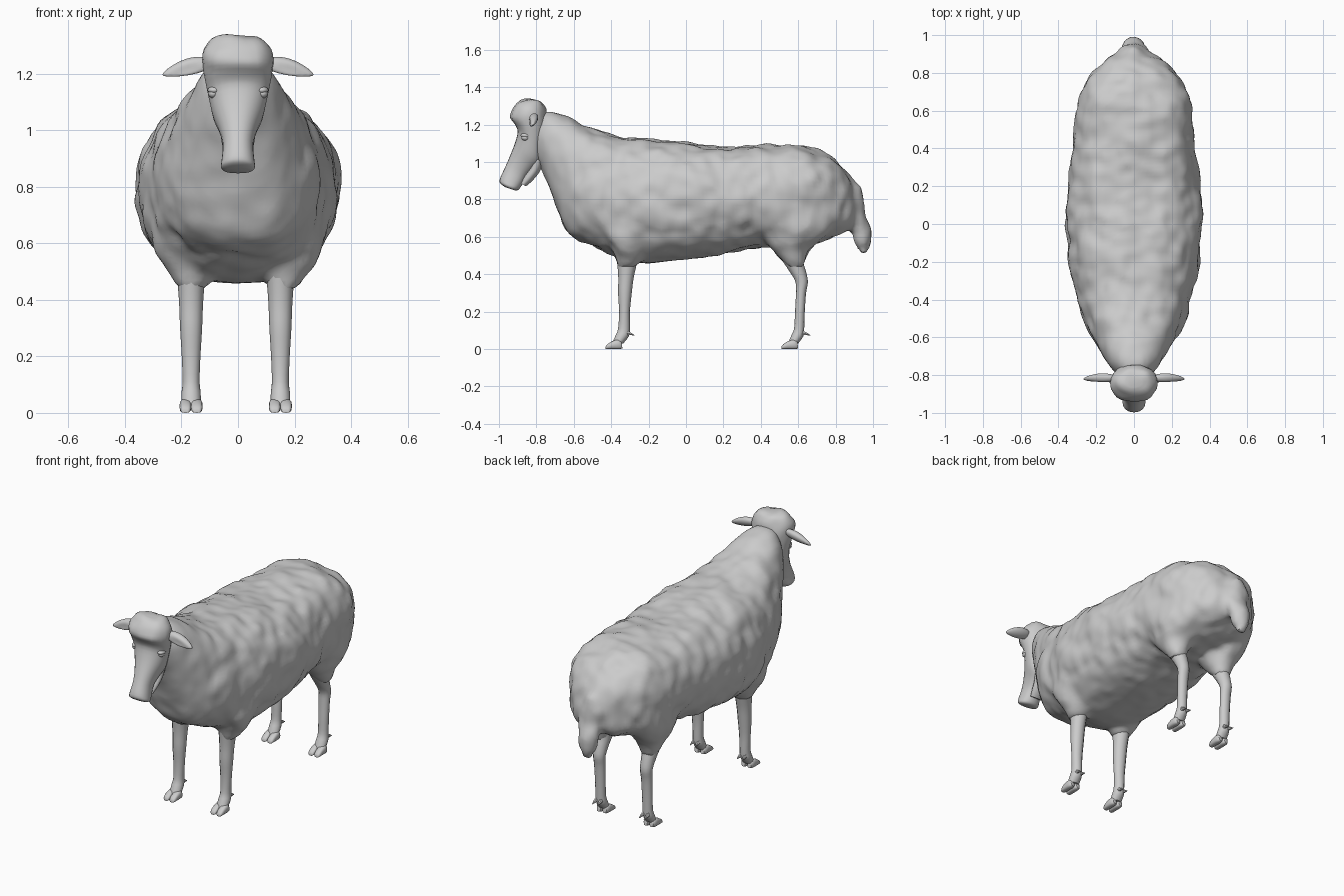
import bpy, bmesh, math
from mathutils import Vector, noise

cube = bpy.data.objects.get("Cube")
if cube:
    bpy.data.objects.remove(cube)

grey = bpy.data.materials.new("wool grey")
grey.use_nodes = True
grey.diffuse_color = (0.6, 0.6, 0.6, 1)
bsdf = next(n for n in grey.node_tree.nodes if n.type == 'BSDF_PRINCIPLED')
bsdf.inputs["Base Color"].default_value = (0.6, 0.6, 0.6, 1)
bsdf.inputs["Roughness"].default_value = 0.8


def select(ob):
    bpy.ops.object.select_all(action='DESELECT')
    ob.select_set(True)
    bpy.context.view_layer.objects.active = ob


def finish(name, bm, angle=50):
    bmesh.ops.recalc_face_normals(bm, faces=bm.faces)
    mesh = bpy.data.meshes.new(name)
    bm.to_mesh(mesh)
    bm.free()
    ob = bpy.data.objects.new(name, mesh)
    bpy.context.collection.objects.link(ob)
    mesh.materials.append(grey)
    select(ob)
    bpy.ops.object.shade_smooth_by_angle(angle=math.radians(angle))
    return ob


def catmull(stations, steps):
    """Smoothly subdivide a list of equal-length tuples."""
    out = []
    last = len(stations) - 1
    for i in range(last):
        a, b, c, d = (stations[max(0, min(last, i + k))] for k in (-1, 0, 1, 2))
        for s in range(steps):
            t = s / steps
            out.append([0.5 * (2 * q + (r - p) * t + (2 * p - 5 * q + 4 * r - u) * t * t
                               + (3 * q - p - 3 * r + u) * t ** 3)
                        for p, q, r, u in zip(a, b, c, d)])
    out.append(list(stations[-1]))
    return out


def loft(bm, stations, x=0.0, sides=16, steps=3, power=2.0):
    """Rings spanned by two points (y, z, y, z) in the side plane and a half width."""
    rings = []
    for y1, z1, y2, z2, w in catmull(stations, steps):
        ring = []
        for k in range(sides):
            a = 2 * math.pi * k / sides
            c, s = (math.copysign(abs(f) ** (2 / power), f) for f in (math.cos(a), math.sin(a)))
            ring.append(bm.verts.new((x + w * c,
                                      (y1 + y2) / 2 + s * (y1 - y2) / 2,
                                      (z1 + z2) / 2 + s * (z1 - z2) / 2)))
        rings.append(ring)
    for r, q in zip(rings, rings[1:]):
        for k in range(sides):
            n = (k + 1) % sides
            bm.faces.new((r[k], r[n], q[n], q[k]))
    bm.faces.new(rings[0][::-1])
    bm.faces.new(rings[-1])


def flat_rings(rows):
    """Level rings from rows of height, front y, back y, half width."""
    return [(f, z, b, z, w) for z, f, b, w in rows]


def ellipsoid(bm, centre, size, segments=16):
    made = bmesh.ops.create_uvsphere(bm, u_segments=segments, v_segments=segments // 2 + 2, radius=1)
    for v in made["verts"]:
        v.co = Vector(centre) + Vector(a * b for a, b in zip(v.co, size))


# Fleece: trunk and neck, shoulders, thighs and tail fused together
bm = bmesh.new()
loft(bm, [(-.81, 1.24, -.81, 1.03, .07), (-.74, 1.27, -.78, .98, .12),
          (-.66, 1.25, -.735, .88, .16), (-.55, 1.20, -.685, .74, .205),
          (-.46, 1.16, -.615, .61, .25), (-.36, 1.13, -.47, .54, .29),
          (-.22, 1.12, -.28, .46, .33), (0, 1.10, 0, .48, .35),
          (.20, 1.08, .20, .51, .34), (.40, 1.085, .38, .55, .315),
          (.58, 1.085, .58, .56, .305), (.70, 1.06, .72, .58, .275),
          (.80, 1.0, .82, .61, .215), (.88, .91, .87, .63, .14),
          (.92, .82, .90, .68, .06)], sides=32, power=2.4)
loft(bm, [(.82, .92, .80, .82, .05), (.92, .86, .86, .74, .075), (.965, .72, .88, .65, .07),
          (.985, .62, .90, .59, .055), (.99, .56, .92, .54, .04), (.965, .51, .935, .51, .02)])
for side in (1, -1):
    loft(bm, flat_rings([(.90, .42, .76, .06), (.78, .37, .80, .12), (.66, .38, .78, .125),
                         (.58, .42, .71, .105), (.52, .48, .65, .075), (.44, .54, .635, .047)]),
         x=.165 * side)
    loft(bm, flat_rings([(.78, -.46, -.16, .10), (.64, -.46, -.16, .13), (.56, -.42, -.17, .12),
                         (.50, -.38, -.22, .085), (.44, -.366, -.266, .05)]), x=.163 * side)
fleece = finish("fleece", bm)
remesh = fleece.modifiers.new("fuse", 'REMESH')
remesh.mode = 'VOXEL'
remesh.voxel_size = .02
smooth = fleece.modifiers.new("soften", 'SMOOTH')
smooth.iterations = 3
for mod in ("fuse", "soften"):
    bpy.ops.object.modifier_apply(modifier=mod)

# Lumpy locks of wool, calmer toward the leg tops, tail tip and throat
normals = [v.normal.copy() for v in fleece.data.vertices]
for v, n in zip(fleece.data.vertices, normals):
    p = v.co.copy()
    calm = max(0, min(1, (p.z - .44) / .12)) * max(.35, min(1, (p.y + .85) / .35))
    lump = noise.noise(p * 7) * .014
    lock = noise.noise(Vector((p.x * 13, p.y * 15, p.z * 12)) + Vector((7, 3, 1))) * .012
    v.co = p + n * (lump + lock + .005) * calm
if not fleece.data.materials:
    fleece.data.materials.append(grey)
bpy.ops.object.shade_smooth_by_angle(angle=math.radians(40))

# Legs with cloven hooves and dewclaws
FRONT = [(.56, -.38, -.24, .06), (.46, -.368, -.262, .048), (.38, -.362, -.28, .042),
         (.30, -.363, -.29, .039), (.20, -.358, -.30, .033), (.11, -.363, -.30, .030),
         (.07, -.378, -.305, .034), (.03, -.395, -.335, .034)]
HIND = [(.56, .46, .64, .06), (.48, .51, .625, .050), (.42, .55, .64, .041),
        (.36, .585, .652, .036), (.30, .588, .642, .033), (.20, .583, .635, .031),
        (.11, .578, .632, .030), (.07, .562, .628, .034), (.03, .545, .6, .034)]
for label, rows, toe in (("front", FRONT, -.43), ("hind", HIND, .51)):
    for word, x in (("left", .15), ("right", -.166)):
        bm = bmesh.new()
        loft(bm, flat_rings(rows), x=x, sides=12)
        finish(f"{label}_{word}_leg", bm)
        bm = bmesh.new()
        for split in (-.02, .02):
            loft(bm, [(toe, .012, toe, 0, .010), (toe + .01, .026, toe + .005, 0, .018),
                      (toe + .04, .044, toe + .04, 0, .021), (toe + .07, .05, toe + .075, 0, .020),
                      (toe + .085, .04, toe + .09, .004, .012)],
                 x=x + split, sides=12, steps=2, power=2.8)
            # Short pointed spur behind the pastern
            loft(bm, [(toe + .115, .10, toe + .11, .075, .010),
                      (toe + .135, .09, toe + .13, .073, .008),
                      (toe + .155, .075, toe + .154, .073, .002)], x=x + split * .8, sides=6, steps=1)
        finish(f"{label}_{word}_hoof", bm)

# Head: woolly crown and brow running down to a blunt, flared nose
bm = bmesh.new()
loft(bm, [(-.865, 1.337, -.80, 1.338, .045), (-.895, 1.325, -.77, 1.322, .085),
          (-.925, 1.29, -.752, 1.28, .115), (-.942, 1.245, -.745, 1.225, .126),
          (-.918, 1.205, -.75, 1.155, .117), (-.900, 1.165, -.765, 1.07, .104),
          (-.915, 1.10, -.775, 1.0, .088), (-.942, 1.03, -.81, .965, .066),
          (-.968, .97, -.85, .925, .054), (-.995, .91, -.875, .88, .058),
          (-.992, .885, -.895, .852, .060), (-.965, .865, -.915, .848, .045)],
     sides=24, power=2.2)
for v in bm.verts:
    if v.co.z > 1.2:
        v.co += (v.co - Vector((0, -.845, 1.22))).normalized() * noise.noise(v.co * 16) * .01
finish("head", bm)

# Lower jaw
bm = bmesh.new()
loft(bm, [(-.83, 1.03, -.76, 1.0, .065), (-.84, .97, -.78, .95, .058),
          (-.868, .925, -.82, .90, .048), (-.89, .89, -.855, .87, .038)], sides=14)
finish("lower_jaw", bm)

for word, side in (("left", 1), ("right", -1)):
    # Pointed, leaf-shaped ear held out sideways, hollowed on its front
    bm = bmesh.new()
    ellipsoid(bm, (0, 0, 0), (1, 1, 1), 20)
    for v in bm.verts:
        t = (v.co.x + 1) / 2
        point = 1 - .45 * t ** 3
        hollow = .014 * max(0, -v.co.y) * (1 - v.co.z ** 2) * math.sin(t * math.pi)
        v.co = ((.085 + .183 * t) * side, -.82 + v.co.y * .031 * point + hollow,
                1.237 - .008 * t - .032 * t * t + v.co.z * .03 * point + v.co.y * .01)
    finish(f"{word}_ear", bm)
    # Eye under a heavy lid
    bm = bmesh.new()
    ellipsoid(bm, (.088 * side, -.858, 1.130), (.018, .022, .016), 12)
    ellipsoid(bm, (.084 * side, -.855, 1.142), (.024, .030, .014), 12)
    finish(f"{word}_eye", bm)
